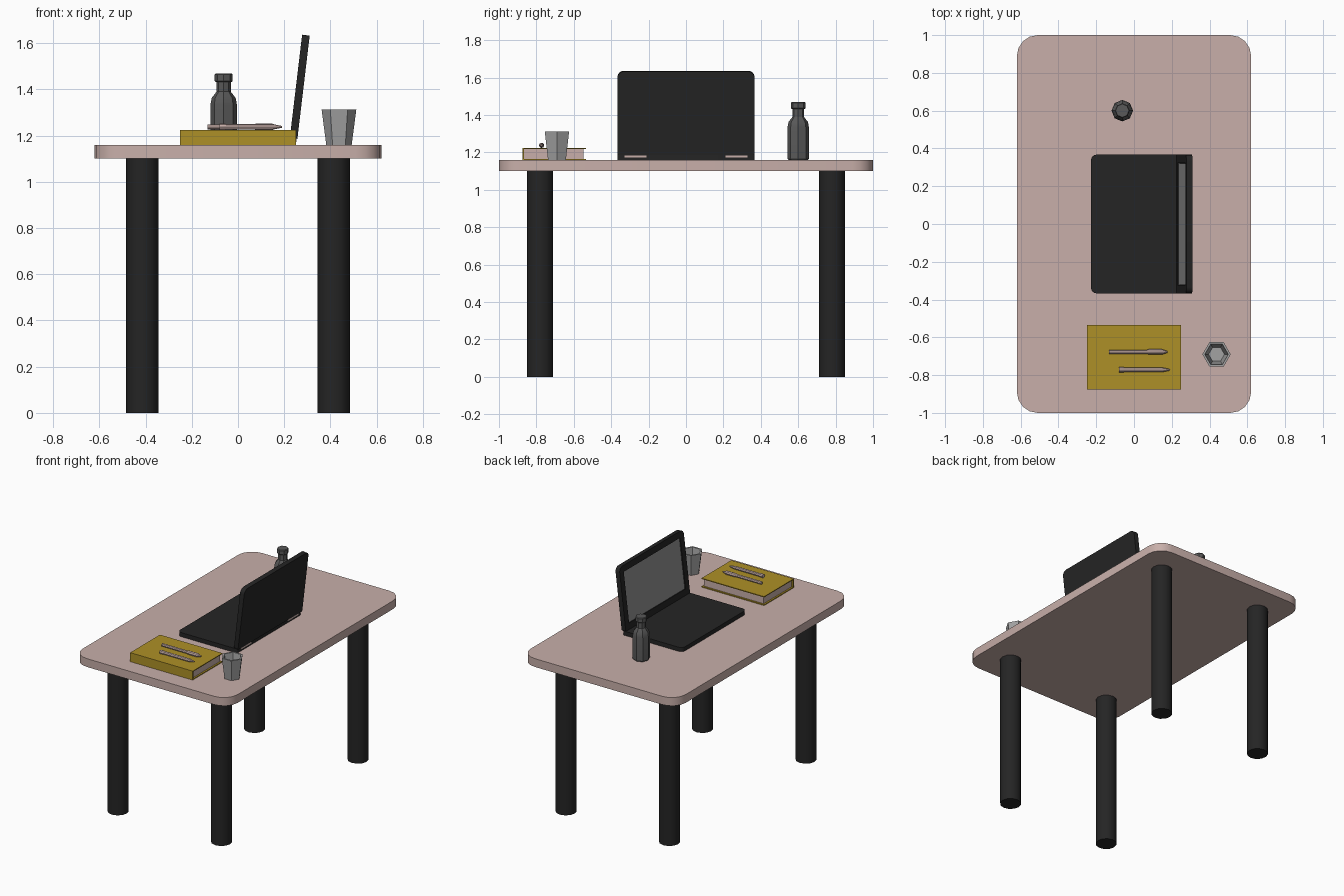
import bpy, bmesh, math
from mathutils import Matrix

if "Cube" in bpy.data.objects:
    bpy.data.objects.remove(bpy.data.objects["Cube"])


def material(name, col):
    m = bpy.data.materials.new(name)
    m.diffuse_color = (*col, 1)
    m.use_nodes = True
    m.node_tree.nodes["Principled BSDF"].inputs["Base Color"].default_value = m.diffuse_color
    return m


PINK = material("pink", (0.58, 0.43, 0.40))
BLACK = material("black", (0.018, 0.018, 0.018))
GOLD = material("gold", (0.42, 0.28, 0.02))
DARK = material("dark_grey", (0.10, 0.10, 0.10))
GLASS = material("light_grey", (0.36, 0.36, 0.36))
SCREEN = material("screen_grey", (0.30, 0.30, 0.30))
TOP = 1.16


def finish(name, bm, mats, smooth=True):
    bmesh.ops.recalc_face_normals(bm, faces=bm.faces)
    me = bpy.data.meshes.new(name)
    bm.to_mesh(me)
    bm.free()
    for m in mats:
        me.materials.append(m)
    ob = bpy.data.objects.new(name, me)
    bpy.context.collection.objects.link(ob)
    if smooth:
        bpy.ops.object.select_all(action='DESELECT')
        ob.select_set(True)
        bpy.context.view_layer.objects.active = ob
        bpy.ops.object.shade_smooth_by_angle(angle=math.radians(35))
    return ob


def slab(name, x, y, z, mats, radii=(0, 0, 0, 0), seg=4, inset=None):
    """Rounded rectangle extruded in z; radii run counter-clockwise from (-x,-y)."""
    bm = bmesh.new()
    corners = [(x[0], y[0], 1, 1), (x[1], y[0], -1, 1),
               (x[1], y[1], -1, -1), (x[0], y[1], 1, -1)]
    pts = []
    for i, ((cx, cy, sx, sy), r) in enumerate(zip(corners, radii)):
        for k in range(seg + 1 if r else 1):
            a = math.pi + math.pi / 2 * (i + k / seg)
            if r:
                pts.append((cx + sx * r + r * math.cos(a), cy + sy * r + r * math.sin(a)))
            else:
                pts.append((cx, cy))
    base = bm.faces.new([bm.verts.new((px, py, z[0])) for px, py in pts])
    ext = bmesh.ops.extrude_face_region(bm, geom=[base])["geom"]
    bmesh.ops.translate(bm, vec=(0, 0, z[1] - z[0]),
                        verts=[e for e in ext if isinstance(e, bmesh.types.BMVert)])
    bmesh.ops.recalc_face_normals(bm, faces=bm.faces)
    if inset:
        face = next(f for f in bm.faces if f.normal.z > 0.9)
        bmesh.ops.inset_region(bm, faces=[face], thickness=inset, depth=0)
        bmesh.ops.inset_region(bm, faces=[face], thickness=0.002, depth=-0.006)
        face.material_index = 1
    return finish(name, bm, mats)


def lathe(name, profile, sides, loc, mat, along_x=False, smooth=True):
    """Spin (radius, height) points around z, optionally laid along x."""
    bm = bmesh.new()
    rings = []
    for r, h in profile:
        if r == 0:
            rings.append([bm.verts.new((0, 0, h))] * sides)
        else:
            rings.append([bm.verts.new((r * math.cos(2 * math.pi * k / sides),
                                        r * math.sin(2 * math.pi * k / sides), h))
                          for k in range(sides)])
    for a, b in zip(rings, rings[1:]):
        for k in range(sides):
            n = (k + 1) % sides
            bm.faces.new(list(dict.fromkeys((a[k], a[n], b[n], b[k]))))
    if along_x:
        bm.transform(Matrix.Rotation(math.pi / 2, 4, 'Y'))
    ob = finish(name, bm, [mat], smooth)
    ob.location = loc
    return ob


# Table
slab("table_top", (-0.62, 0.62), (-1, 1), (1.10, TOP), [PINK], (0.11,) * 4)
for sx, xn in ((-1, "left"), (1, "right")):
    for sy, yn in ((-1, "front"), (1, "back")):
        lathe(f"{yn}_{xn}_leg", [(0, 0), (0.07, 0), (0.07, 1.10), (0, 1.10)], 12,
              (0.414 * sx, 0.78 * sy, 0), BLACK)

# Laptop: base, leaning lid with recessed screen, rear hinges
slab("laptop_base", (-0.228, 0.25), (-0.367, 0.367), (TOP, 1.19), [BLACK],
     (0.03, 0.01, 0.01, 0.03))
lid = slab("laptop_lid", (0, 0.45), (-0.367, 0.367), (0, 0.033), [BLACK, SCREEN],
           (0.008, 0.035, 0.035, 0.008), inset=0.045)
lid.rotation_euler = (0, -math.radians(90 - 6.8), 0)
lid.location = (0.257, 0, 1.186)
for s in (-1, 1):
    slab(f"laptop_hinge_{'front' if s < 0 else 'back'}", (0.24, 0.254),
         (0.27 * s - 0.06, 0.27 * s + 0.06), (1.173, 1.185), [PINK])

# Book: two covers, spine on the front side, page block
BY = (-0.875, -0.535)
slab("book_bottom_cover", (-0.25, 0.25), BY, (TOP, 1.166), [GOLD])
slab("book_top_cover", (-0.25, 0.25), BY, (1.219, 1.225), [GOLD])
slab("book_spine", (-0.25, 0.25), (-0.875, -0.865), (1.166, 1.219), [GOLD])
slab("book_pages", (-0.238, 0.238), (-0.865, -0.547), (1.166, 1.219), [PINK])

# Pens lying on the book
lathe("pen_with_grip", [(0, 0), (0.011, 0), (0.011, 0.2), (0.014, 0.21), (0.014, 0.28),
                        (0.004, 0.31), (0, 0.31)], 8, (-0.132, -0.677, 1.238), PINK, True)
lathe("pen_with_cap", [(0, 0), (0.014, 0), (0.014, 0.025), (0.012, 0.03), (0.012, 0.23),
                       (0.004, 0.27), (0, 0.27)], 8, (-0.08, -0.772, 1.238), PINK, True)

# Six-sided hollow cup
lathe("cup", [(0, 0), (0.055, 0), (0.075, 0.152), (0.062, 0.152), (0.042, 0.02), (0, 0.02)],
      6, (0.437, -0.69, TOP), GLASS, smooth=False)

# Eight-sided bottle with cap
lathe("bottle", [(0, 0), (0.052, 0), (0.057, 0.006), (0.057, 0.175), (0.052, 0.203),
                 (0.031, 0.23), (0.031, 0.275), (0, 0.275)], 8, (-0.062, 0.6, TOP), DARK)
lathe("bottle_cap", [(0, 0), (0.034, 0), (0.039, 0.005), (0.039, 0.032), (0.035, 0.037), (0, 0.037)],
      8, (-0.062, 0.6, TOP + 0.272), DARK)
